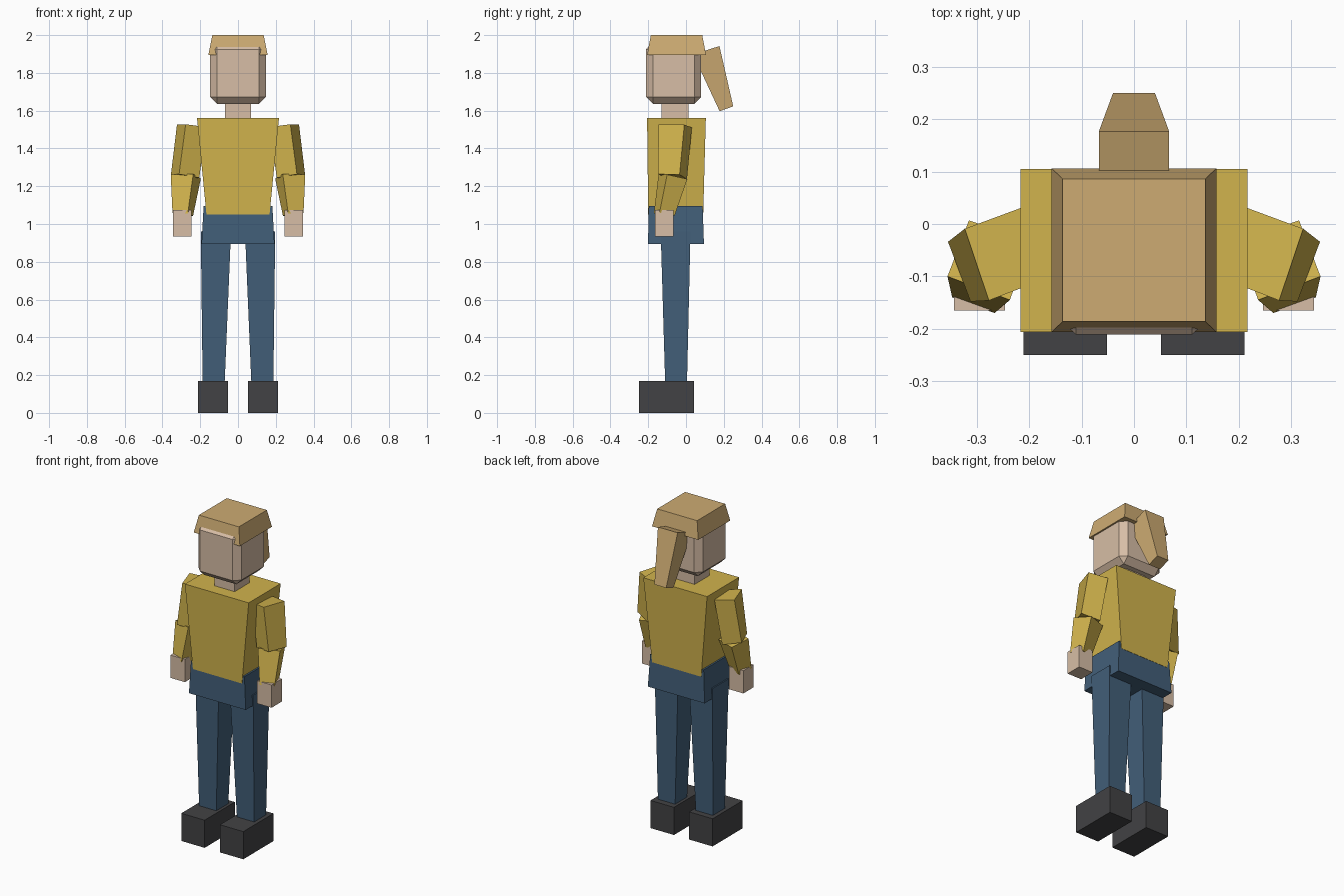
import bpy, bmesh

if "Cube" in bpy.data.objects:
    bpy.data.objects.remove(bpy.data.objects["Cube"])


def material(name, r, g, b):
    m = bpy.data.materials.new(name)
    m.diffuse_color = [(c / 255) ** 2.2 for c in (r, g, b)] + [1]
    m.use_nodes = True
    m.node_tree.nodes["Principled BSDF"].inputs["Base Color"].default_value = m.diffuse_color
    return m


skin = material("skin", 214, 188, 164)
yellow = material("yellow_cloth", 208, 178, 78)
blue = material("blue_cloth", 68, 95, 120)
dark = material("dark_leather", 68, 68, 70)
blond = material("hair_colour", 204, 170, 114)


def block(name, bottom, top, mat, mirror=False):
    """Eight-cornered solid between two four-point rings."""
    bm = bmesh.new()
    lo = [bm.verts.new(p) for p in bottom]
    hi = [bm.verts.new(p) for p in top]
    bm.faces.new(lo[::-1])
    bm.faces.new(hi)
    for i in range(4):
        j = (i + 1) % 4
        bm.faces.new((lo[i], lo[j], hi[j], hi[i]))
    bmesh.ops.recalc_face_normals(bm, faces=bm.faces)
    me = bpy.data.meshes.new(name)
    bm.to_mesh(me)
    bm.free()
    me.materials.append(mat)
    ob = bpy.data.objects.new(name, me)
    bpy.context.collection.objects.link(ob)
    if mirror:
        ob.modifiers.new("mirror", 'MIRROR').use_mirror_merge = False
    return ob


def ring(x0, x1, y0, y1, z):
    return [(x0, y0, z), (x1, y0, z), (x1, y1, z), (x0, y1, z)]


def sym(x, y0, y1, z):
    return ring(-x, x, y0, y1, z)


# Shoes and trousers
block("shoes", ring(.052, .211, -.25, .043, 0), ring(.052, .211, -.25, .043, .17), dark, True)
block("legs", ring(.071, .187, -.11, .005, .15), ring(.037, .197, -.134, .024, .96), blue, True)
block("hips", sym(.193, -.201, .095, .895), sym(.182, -.197, .088, 1.095), blue)

# Shirt
block("torso", sym(.167, -.2, .091, 1.05), sym(.217, -.206, .105, 1.562), yellow)

# Arms: rings run outer back, outer front, inner front, inner back
block("upper_arms",
      [(.355, -.034, 1.262), (.312, -.148, 1.264), (.205, -.11, 1.245), (.25, .005, 1.237)],
      [(.323, -.009, 1.526), (.277, -.146, 1.528), (.168, -.104, 1.513), (.215, .031, 1.511)],
      yellow, True)
block("forearms",
      [(.318, -.06, 1.045), (.347, -.14, 1.06), (.266, -.17, 1.056), (.238, -.09, 1.043)],
      [(.315, .007, 1.238), (.356, -.1, 1.262), (.237, -.145, 1.265), (.197, -.035, 1.24)],
      yellow, True)
block("hands", ring(.246, .344, -.165, -.066, .935), ring(.246, .344, -.165, -.066, 1.075), skin, True)

# Neck and chamfered head
block("neck", sym(.068, -.13, .013, 1.54), sym(.068, -.13, .013, 1.66), skin)
head = block("head", sym(.147, -.211, .08, 1.636), sym(.147, -.211, .08, 1.961), skin)
bevel = head.modifiers.new("chamfer", 'BEVEL')
bevel.width, bevel.segments, bevel.limit_method = .036, 1, 'NONE'

# Hair cap and ponytail
block("hair_cap", sym(.157, -.206, .106, 1.895), sym(.136, -.186, .086, 2.0), blond)
block("ponytail",
      [(-.04, .178, 1.597), (.04, .178, 1.597), (.04, .25, 1.623), (-.04, .25, 1.623)],
      [(-.067, .038, 1.897), (.067, .038, 1.897), (.067, .177, 1.942), (-.067, .177, 1.942)],
      blond)
